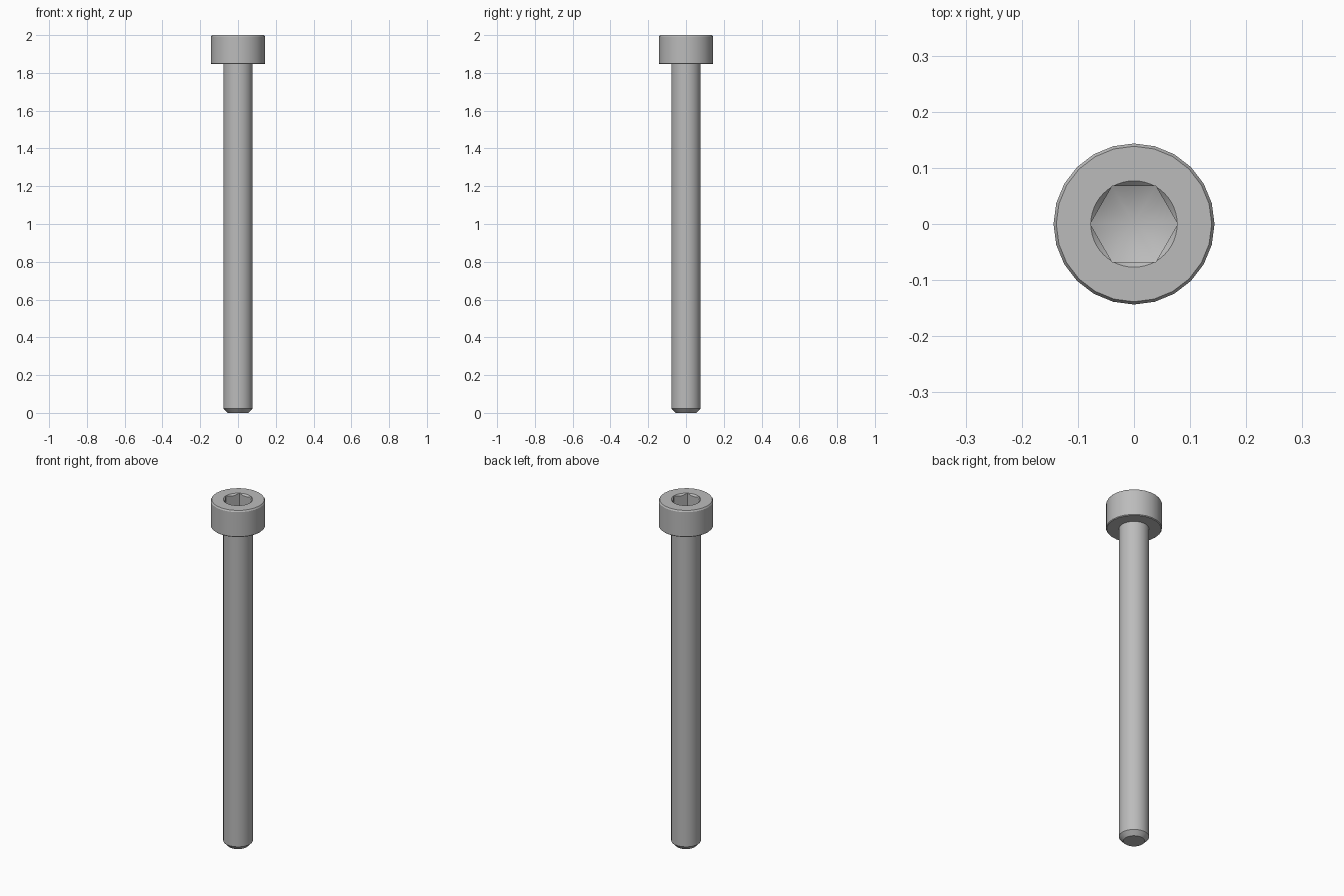
import bpy
import bmesh
import math

cube = bpy.data.objects.get("Cube")
if cube:
    bpy.data.objects.remove(cube, do_unlink=True)

SIDES = 24
HEAD_R, SHAFT_R = 0.1435, 0.078
HEAD_Z, TOP = 1.846, 2.0
FLOOR_Z = 1.92
HEX_R = 0.078

steel = bpy.data.materials.new("steel grey")
steel.use_nodes = True
grey = (0.5, 0.5, 0.5, 1)
steel.diffuse_color = grey
steel.node_tree.nodes["Principled BSDF"].inputs["Base Color"].default_value = grey


def lathe(name, profile, sides):
    """Revolve (radius, height) points around z; both ends lie on the axis."""
    bm = bmesh.new()
    verts = [bm.verts.new((r, 0, z)) for r, z in profile]
    edges = [bm.edges.new(pair) for pair in zip(verts, verts[1:])]
    bmesh.ops.spin(bm, geom=verts + edges, cent=(0, 0, 0), axis=(0, 0, 1),
                   angle=math.tau, steps=sides, use_merge=True)
    bmesh.ops.remove_doubles(bm, verts=bm.verts, dist=1e-5)
    bmesh.ops.recalc_face_normals(bm, faces=bm.faces)
    mesh = bpy.data.meshes.new(name)
    bm.to_mesh(mesh)
    bm.free()
    mesh.materials.append(steel)
    obj = bpy.data.objects.new(name, mesh)
    bpy.context.collection.objects.link(obj)
    return obj


def combine(target, cutter, operation):
    """Apply a boolean and discard the cutter."""
    mod = target.modifiers.new("cut", "BOOLEAN")
    mod.operation, mod.solver, mod.object = operation, "EXACT", cutter
    bpy.ops.object.select_all(action="DESELECT")
    bpy.context.view_layer.objects.active = target
    target.select_set(True)
    bpy.ops.object.modifier_apply(modifier=mod.name)
    bpy.data.objects.remove(cutter, do_unlink=True)


# Head and shaft in one turned profile with chamfered rims
screw = lathe("socket_screw", [
    (0, 0), (SHAFT_R - 0.023, 0), (SHAFT_R, 0.024), (SHAFT_R, HEAD_Z),
    (HEAD_R - 0.004, HEAD_Z), (HEAD_R, HEAD_Z + 0.004),
    (HEAD_R, TOP - 0.008), (HEAD_R - 0.005, TOP), (0, TOP)], SIDES)

# Hexagonal socket with a conical floor
socket = lathe("socket_cutter", [
    (0, FLOOR_Z - 0.04), (0.09, FLOOR_Z + 0.005), (0.09, TOP + 0.05),
    (0, TOP + 0.05)], 48)
hexagon = lathe("hex_cutter", [
    (0, HEAD_Z), (HEX_R, HEAD_Z), (HEX_R, TOP + 0.1), (0, TOP + 0.1)], 6)
combine(socket, hexagon, "INTERSECT")
combine(screw, socket, "DIFFERENCE")

# Round lead-in chamfer at the mouth of the socket
mouth = lathe("mouth_cutter", [
    (0, TOP - 0.03), (0.047, TOP - 0.03), (0.087, TOP + 0.01),
    (0, TOP + 0.01)], 48)
combine(screw, mouth, "DIFFERENCE")

bpy.ops.object.shade_smooth_by_angle(angle=math.radians(28))
